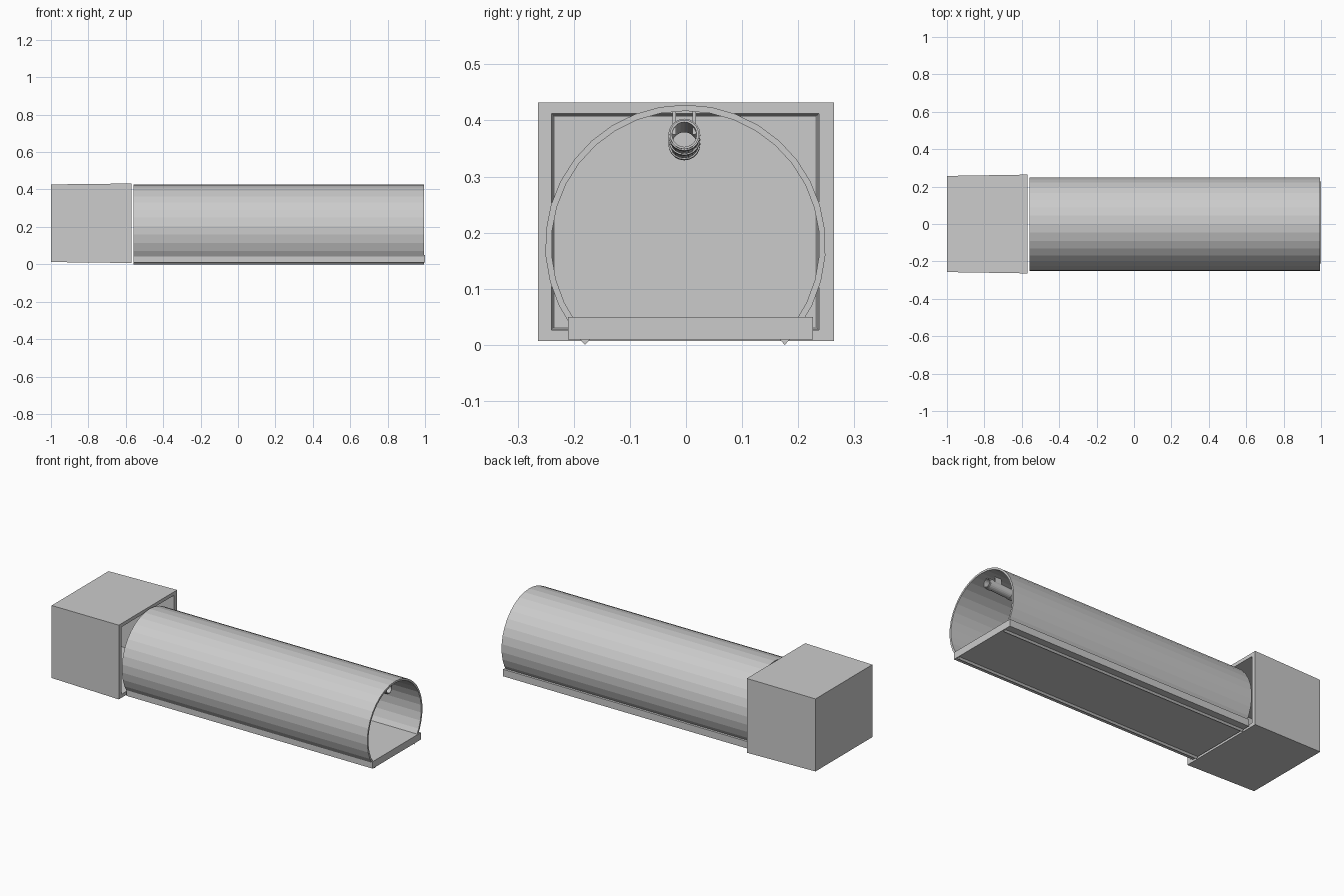
import bpy, math

if "Cube" in bpy.data.objects:
    bpy.data.objects.remove(bpy.data.objects["Cube"])


def mesh_object(name, verts, faces):
    me = bpy.data.meshes.new(name)
    me.from_pydata(verts, [], faces)
    me.update()
    ob = bpy.data.objects.new(name, me)
    bpy.context.collection.objects.link(ob)
    return ob


def prism(name, profile, x0, x1):
    """Extrude a closed (y, z) profile, counter-clockwise seen from +x, along x."""
    n = len(profile)
    verts = [(x, y, z) for x in (x0, x1) for y, z in profile]
    faces = [tuple(range(n - 1, -1, -1)), tuple(range(n, 2 * n))]
    faces += [(i, (i + 1) % n, n + (i + 1) % n, n + i) for i in range(n)]
    return mesh_object(name, verts, faces)


def rect(y0, y1, z0, z1):
    return [(y0, z0), (y1, z0), (y1, z1), (y0, z1)]


def loft(name, loops, caps=(), closed=False):
    """Skin a chain of equal-length vertex loops."""
    n = len(loops[0])
    verts = [v for loop in loops for v in loop]
    faces = []
    for k in range(len(loops) if closed else len(loops) - 1):
        a, b = k * n, (k + 1) % len(loops) * n
        faces += [(a + i, a + (i + 1) % n, b + (i + 1) % n, b + i) for i in range(n)]
    for k, flip in caps:
        f = list(range(k * n, k * n + n))
        faces.append(tuple(f[::-1] if flip else f))
    return mesh_object(name, verts, faces)


# Rear housing: slightly flared box, hollow and open toward the tunnel
def box_loop(x, y0, y1, z0, z1):
    return [(x, y, z) for y, z in rect(y0, y1, z0, z1)]


loft("housing", [
    box_loop(-1.0, -0.257, 0.257, 0.012, 0.427),
    box_loop(-0.57, -0.264, 0.264, 0.007, 0.432),
    box_loop(-0.57, -0.240, 0.237, 0.027, 0.412),
    box_loop(-0.977, -0.234, 0.231, 0.032, 0.407),
], caps=[(0, True), (3, False)])

# Tunnel shell: faceted horseshoe arch, ends sunk into the floor slab
CY, CZ, SIDES = -0.001, 0.178, 24
start, end = math.radians(-36), math.radians(216)


def arc(r):
    return [(CY + r * math.cos(a), CZ + r * math.sin(a))
            for a in (start + (end - start) * i / SIDES for i in range(SIDES + 1))]


outer, inner = arc(0.25), arc(0.239)
m = SIDES + 1
verts = [(x, y, z) for x in (-0.56, 0.994) for y, z in outer + inner]
faces = []
for i in range(SIDES):
    o, n, O, N = i, m + i, 2 * m + i, 3 * m + i
    faces += [(o, o + 1, O + 1, O), (n + 1, n, N, N + 1),
              (o + 1, o, n, n + 1), (O, O + 1, N + 1, N)]
for i, flip in ((0, False), (SIDES, True)):
    f = (i, 2 * m + i, 3 * m + i, m + i)
    faces.append(f[::-1] if flip else f)
mesh_object("tunnel_shell", verts, faces)

# Floor slab and the two small runners beneath it
prism("floor_slab", rect(-0.21, 0.226, 0.01, 0.05), -0.56, 1.0)
for side, y in (("left", -0.18), ("right", 0.176)):
    prism("runner_" + side, [(y, 0.0), (y + 0.01, 0.011), (y - 0.01, 0.011)], -0.56, 0.994)

# Hollow pipe hung under the crown, dropping slightly toward the back
FRONT, BACK = (0.96, 0.375), (0.64, 0.357)


def ring(t, r, n=20):
    x = FRONT[0] + (BACK[0] - FRONT[0]) * t
    z = FRONT[1] + (BACK[1] - FRONT[1]) * t
    return [(x, -0.003 + r * math.cos(2 * math.pi * i / n),
             z + r * math.sin(2 * math.pi * i / n)) for i in range(n)]


loft("hanging_pipe", [ring(1, 0.026), ring(0, 0.026), ring(0, 0.022), ring(1, 0.022)], closed=True)
for k, t in enumerate((0.06, 0.5, 0.94)):
    a, b = t - 0.04, t + 0.04
    loft("pipe_collar_%d" % (k + 1),
         [ring(b, 0.0285), ring(a, 0.0285), ring(a, 0.025), ring(b, 0.025)], closed=True)

# Brackets joining the pipe to the crown
for k, x in enumerate((0.9, 0.7)):
    for side, y in (("left", -0.021), ("right", 0.015)):
        prism("pipe_bracket_%s_%d" % (side, k + 1),
              rect(y - 0.003, y + 0.003, 0.375, 0.417), x - 0.02, x + 0.02)
